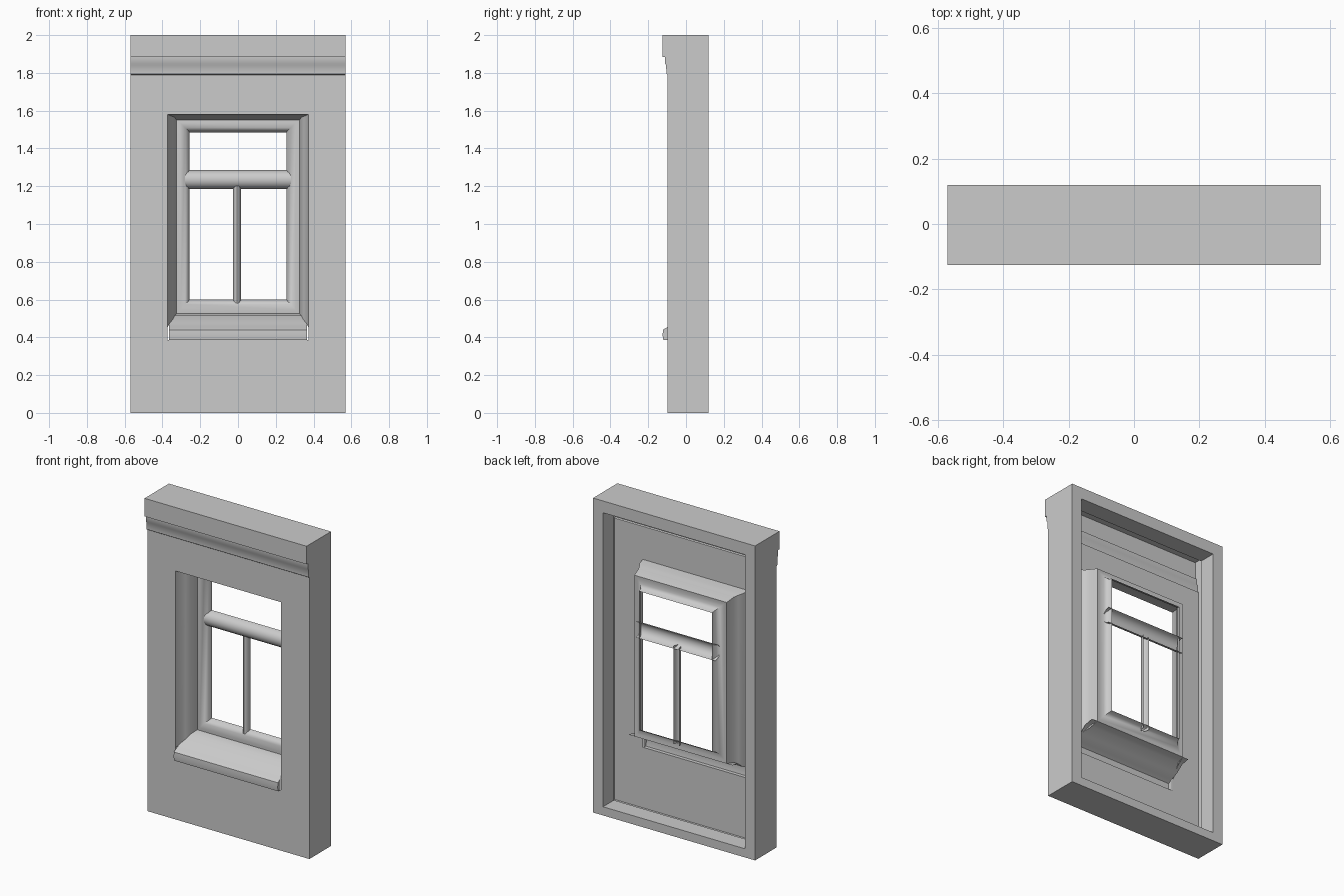
import bpy, bmesh, math

cube = bpy.data.objects.get("Cube")
if cube:
    bpy.data.objects.remove(cube)

stone = bpy.data.materials.new("pale_grey_stone")
stone.use_nodes = True
grey = (0.6, 0.6, 0.6, 1)
stone.diffuse_color = grey
stone.node_tree.nodes["Principled BSDF"].inputs["Base Color"].default_value = grey

HALF, BACK, FACE = 0.57, 0.12, -0.097   # wall half width, back plane, front plane


def loft(name, rows, closed=False, caps=(), smooth=True):
    """Skin a sheet through rows of points; caps are extra polygons."""
    bm = bmesh.new()
    grid = [[bm.verts.new(p) for p in row] for row in rows]
    n = len(rows[0])
    for a, b in zip(grid, grid[1:]):
        for i in range(n if closed else n - 1):
            j = (i + 1) % n
            bm.faces.new((a[i], a[j], b[j], b[i]))
    for cap in caps:
        bm.faces.new([bm.verts.new(p) for p in cap])
    bmesh.ops.remove_doubles(bm, verts=bm.verts, dist=0.0001)
    bmesh.ops.recalc_face_normals(bm, faces=bm.faces)
    mesh = bpy.data.meshes.new(name)
    bm.to_mesh(mesh)
    bm.free()
    mesh.materials.append(stone)
    obj = bpy.data.objects.new(name, mesh)
    bpy.context.collection.objects.link(obj)
    if smooth:
        bpy.ops.object.select_all(action='DESELECT')
        obj.select_set(True)
        bpy.context.view_layer.objects.active = obj
        bpy.ops.object.shade_smooth_by_angle(angle=math.radians(35))
    return obj


def rect(hx, z0, z1, y):
    return [(-hx, y, z0), (-hx, y, z1), (hx, y, z1), (hx, y, z0)]


def extrude_x(name, profile, hx, cap=None):
    """Sweep a (y, z) profile across the width."""
    rows = [[(s * hx, y, z) for y, z in profile] for s in (-1, 1)]
    caps = [[(s * hx, y, z) for y, z in cap] for s in (-1, 1)] if cap else []
    return loft(name, rows, caps=caps)


# Front wall sheet with the window hole
loft("front_wall", [rect(HALF, 0, 1.79, FACE), rect(0.372, 0.385, 1.58, FACE)],
     closed=True, smooth=False)

# Stepped cornice, with the side, top and bottom walls following its profile
cornice = [(FACE, 1.79), (-0.104, 1.795), (-0.105, 1.84), (-0.112, 1.85),
           (-0.112, 1.885), (-0.125, 1.885), (-0.125, 2)]
extrude_x("cornice", cornice, HALF)
side = [(FACE, 0)] + cornice + [(BACK, 2), (BACK, 0)]
extrude_x("outer_walls", [cornice[-1], (BACK, 2)], HALF, cap=side)
extrude_x("base", [(FACE, 0), (BACK, 0)], HALF)

# Flat rim round the back, returning into the hollow
loft("back_rim", [rect(HALF, 0, 2, BACK), rect(0.5, 0.055, 1.925, BACK),
                  rect(0.5, 0.055, 1.925, 0.01)], closed=True, smooth=False)

# Moulded reveal on both jambs and the head
loft("window_reveal", [rect(*r) for r in (
    (0.372, 0.455, 1.58, FACE), (0.362, 0.475, 1.575, -0.05),
    (0.348, 0.49, 1.57, -0.03), (0.335, 0.50, 1.565, 0.0),
    (0.325, 0.525, 1.55, 0.055))])

# Rounded window frame
loft("window_frame", [rect(*r) for r in (
    (0.325, 0.525, 1.55, 0.055), (0.305, 0.545, 1.535, 0.052),
    (0.28, 0.575, 1.51, 0.06), (0.262, 0.592, 1.493, 0.08),
    (0.256, 0.6, 1.485, 0.105))], closed=True)

# Projecting sill and its slope
nose = [(FACE, 0.385), (-0.12, 0.385), (-0.124, 0.41), (-0.122, 0.44), (FACE, 0.455)]
slope = [(-0.05, 0.475), (0.0, 0.515), (0.055, 0.525)]
extrude_x("window_sill", nose + slope, 0.366, cap=nose)

# Half-round glazing bars
arc = [math.pi * i / 8 for i in range(9)]
extrude_x("transom", [(0.105 - 0.05 * math.sin(a), 1.235 + 0.05 * math.cos(a))
                      for a in arc], 0.28)
loft("mullion", [[(-0.005 + 0.021 * math.cos(a), 0.105 - 0.04 * math.sin(a), z)
                  for a in arc] for z in (0.575, 1.2)])
